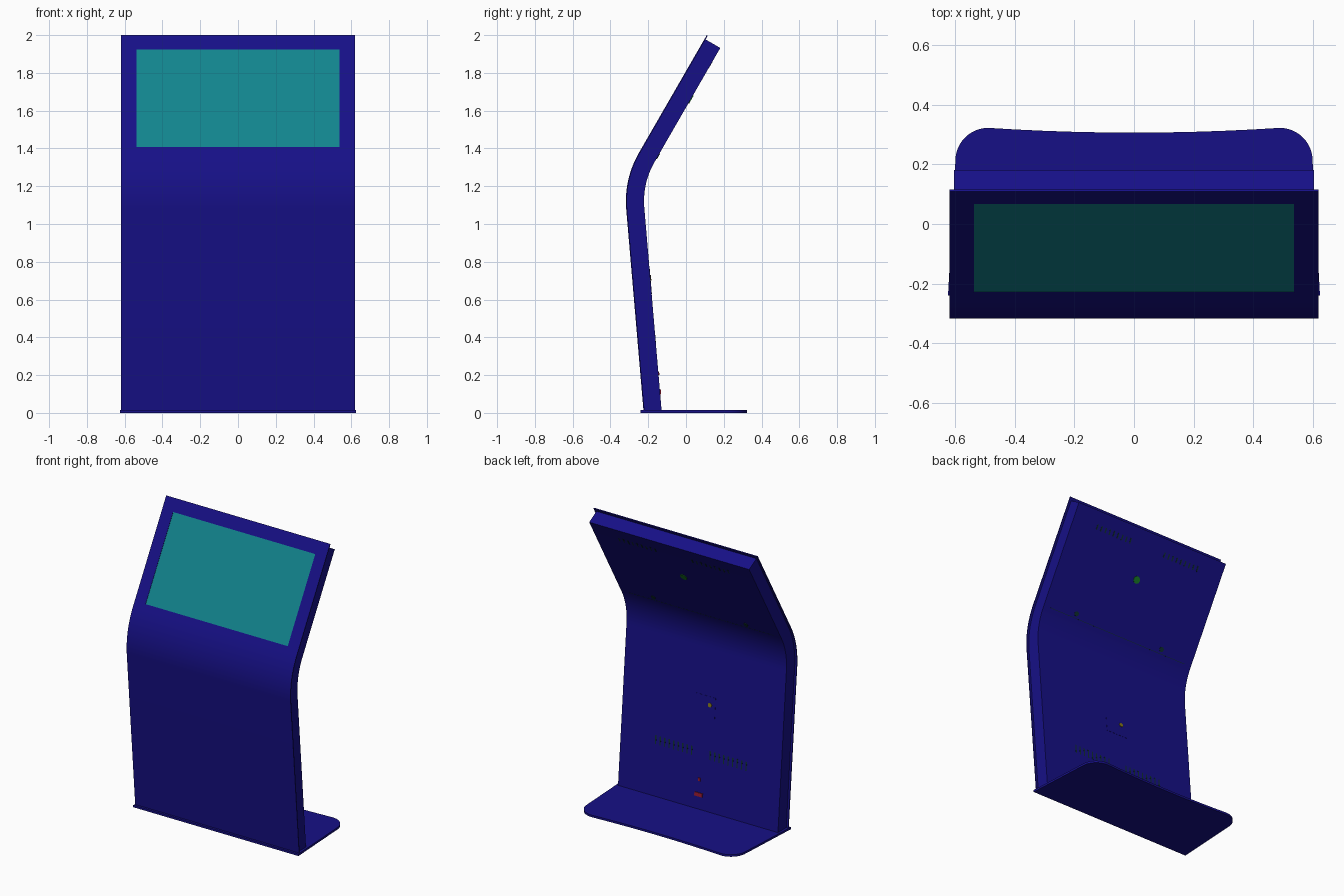
import bpy, bmesh, math
from mathutils import Vector

if "Cube" in bpy.data.objects:
    bpy.data.objects.remove(bpy.data.objects["Cube"])

TILT_LOW = math.atan(0.085)
TILT_UP = -math.radians(30)


def material(name, rgb):
    m = bpy.data.materials.new(name)
    m.diffuse_color = (*rgb, 1)
    m.use_nodes = True
    m.node_tree.nodes["Principled BSDF"].inputs["Base Color"].default_value = m.diffuse_color
    return m


BLUE = material("blue_paint", (0.008, 0.005, 0.24))
TEAL = material("screen_teal", (0.006, 0.23, 0.27))
DARK = material("dark_green", (0.005, 0.03, 0.03))
GREEN = material("green", (0.01, 0.2, 0.02))
YELLOW = material("yellow", (0.25, 0.2, 0.01))
RED = material("red", (0.3, 0.01, 0.03))


def finish(obj, mat):
    obj.data.materials.append(mat)
    bpy.ops.object.select_all(action='DESELECT')
    obj.select_set(True)
    bpy.context.view_layer.objects.active = obj
    bpy.ops.object.shade_smooth_by_angle(angle=math.radians(25))
    return obj


def extrude_outline(name, points, vec):
    """Solid made by sweeping a closed outline along a vector."""
    bm = bmesh.new()
    face = bm.faces.new([bm.verts.new(p) for p in points])
    res = bmesh.ops.extrude_face_region(bm, geom=[face], use_keep_orig=True)
    verts = [g for g in res["geom"] if isinstance(g, bmesh.types.BMVert)]
    bmesh.ops.translate(bm, verts=verts, vec=vec)
    bmesh.ops.recalc_face_normals(bm, faces=bm.faces[:])
    me = bpy.data.meshes.new(name)
    bm.to_mesh(me)
    bm.free()
    obj = bpy.data.objects.new(name, me)
    bpy.context.collection.objects.link(obj)
    return obj


def bent_path(depth, cut=0.0):
    """Side profile (y, z) set back from the front face by depth."""
    low, up = Vector((-0.085, 1)).normalized(), Vector((0.5, math.cos(TILT_UP)))
    corner, t = Vector((-0.330, 1.237)), 0.16
    turn = abs(TILT_UP) + TILT_LOW
    radius = t / math.tan(turn / 2)
    centre = corner - low * t + Vector((low.y, -low.x)) * radius
    pts = [Vector((-0.225 + depth, 0.01))]
    for i in range(15):
        a = TILT_LOW - turn * i / 14
        normal = Vector((math.cos(a), math.sin(a)))
        pts.append(centre - normal * (radius - depth))
    pts.append(Vector((0.11, 2.0)) - up * cut + Vector((up.y, -up.x)) * depth)
    return pts


def bent_panel(name, half_w, d0, d1, cut=0.0):
    outline = bent_path(d0, cut) + bent_path(d1, cut)[::-1]
    return extrude_outline(name, [(-half_w, p.x, p.y) for p in outline], (2 * half_w, 0, 0))


def box(name, size, loc, tilt):
    bpy.ops.mesh.primitive_cube_add(size=1, location=loc, rotation=(tilt, 0, 0))
    obj = bpy.context.object
    obj.name = name
    obj.scale = size
    return obj


def back_spot(x, z):
    """Point and tilt on the rear surface at height z."""
    if z > 1.25:
        return (x, 0.11 - 0.5774 * (2 - z) + 0.1109, z), TILT_UP
    return (x, -0.225 - 0.085 * z + 0.0963, z), TILT_LOW


def back_box(name, x, z, w, h, d, mat):
    return finish(box(name, (w, d, h), *back_spot(x, z)), mat)


def back_disc(name, x, z, r, d, mat):
    loc, tilt = back_spot(x, z)
    bpy.ops.mesh.primitive_cylinder_add(vertices=24, radius=r, depth=d, location=loc,
                                        rotation=(tilt + math.pi / 2, 0, 0))
    bpy.context.object.name = name
    return finish(bpy.context.object, mat)


# Foot plate with rounded rear corners and a gently concave rear edge
half = [(0.625, -0.24)]
for i in range(13):
    a = math.pi / 2 * i / 12
    half.append((0.49 + 0.11 * math.cos(a), 0.213 + 0.11 * math.sin(a)))
half += [(x, 0.307 + 0.016 * (x / 0.49) ** 2) for x in (0.4, 0.3, 0.2, 0.1)]
outline = half + [(0, 0.307)] + [(-x, y) for x, y in half[::-1]]
finish(extrude_outline("foot_plate", [(x, y, 0) for x, y in outline], (0, 0, 0.014)), BLUE)

# Housing and the thin overhanging front panel with its screen opening
finish(bent_panel("rear_housing", 0.605, 0.006, 0.096, 0.023), BLUE)
front = bent_panel("front_panel", 0.62, 0.0, 0.006)
screen_mid = Vector((0, 0.11 - 0.5774 * 0.333, 1.667))
cutter = box("screen_cutter", (1.076, 0.05, 0.596), screen_mid, TILT_UP)
cut = front.modifiers.new("screen_opening", 'BOOLEAN')
cut.object = cutter
cut.solver = 'EXACT'
bpy.context.view_layer.objects.active = front
bpy.ops.object.modifier_apply(modifier=cut.name)
bpy.data.objects.remove(cutter)
finish(front, BLUE)

# Screen, set just behind the front face
inward = Vector((0, math.cos(TILT_UP), math.sin(TILT_UP)))
finish(box("screen", (1.076, 0.006, 0.596), screen_mid + inward * 0.0055, TILT_UP), TEAL)

# Rear ventilation slots, mirrored left and right
for side in (-1, 1):
    for i in range(9):
        back_box("lower_vent_slot", side * (0.07 + 0.034 * i), 0.385, 0.009, 0.06, 0.002, DARK)
        back_box("upper_vent_slot", side * (0.14 + 0.034 * i), 1.845, 0.009, 0.035, 0.002, DARK)
    back_disc("upper_lock", side * 0.35, 1.36, 0.016, 0.008, DARK)

# Rear access hatch, locks, socket and panel seam
back_box("access_hatch", -0.01, 0.70, 0.16, 0.14, 0.003, BLUE)
back_disc("hatch_lock", -0.05, 0.715, 0.014, 0.010, YELLOW)
back_disc("cable_port", 0.0, 1.66, 0.024, 0.008, GREEN)
back_box("power_socket", 0.0, 0.11, 0.06, 0.025, 0.012, RED)
back_box("power_switch", 0.0, 0.21, 0.016, 0.02, 0.010, RED)
back_box("panel_seam", 0.0, 1.335, 1.1, 0.003, 0.0015, DARK)
